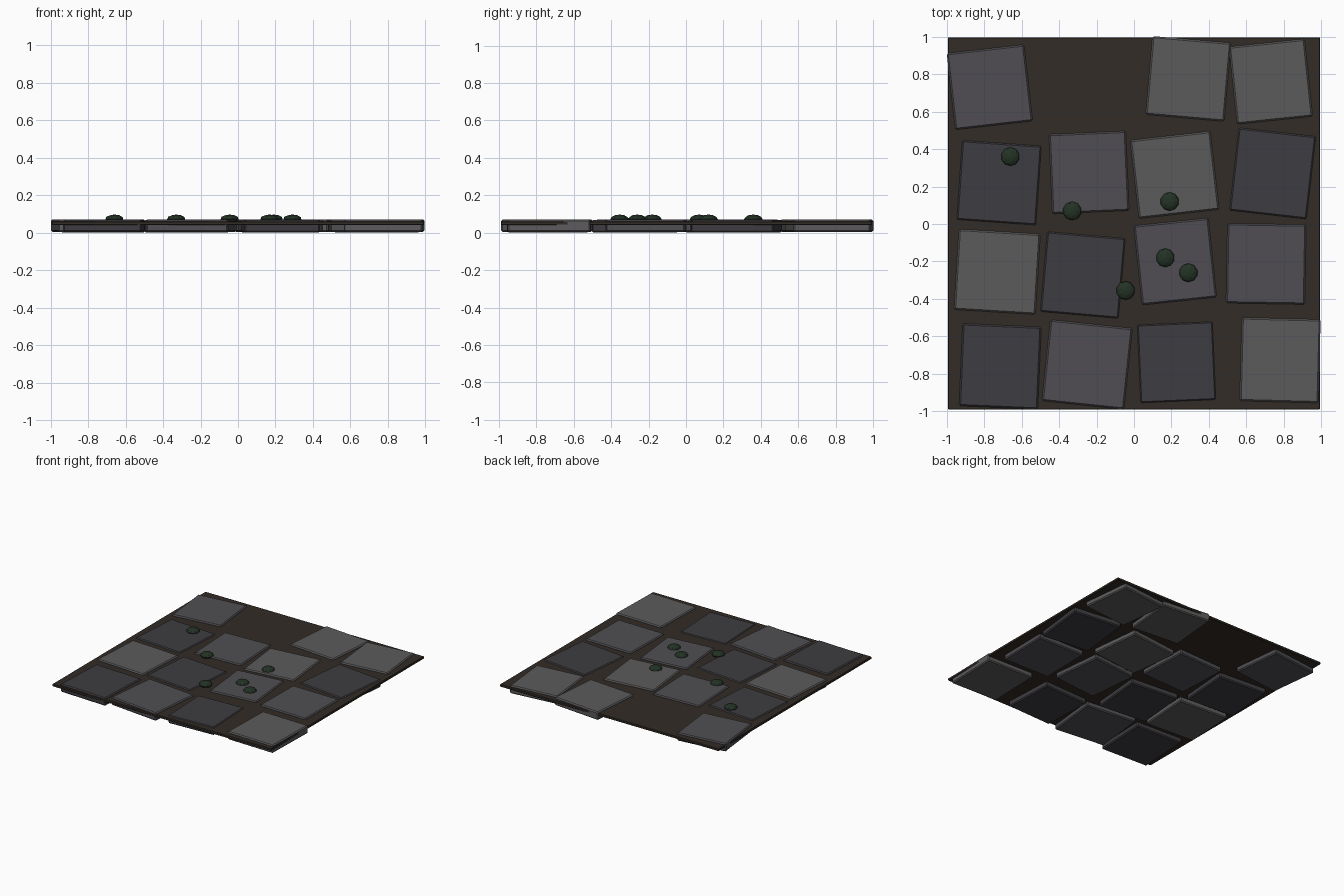
import bpy, bmesh
from math import radians
from mathutils import Matrix

if "Cube" in bpy.data.objects:
    bpy.data.objects.remove(bpy.data.objects["Cube"])


def material(name, rgb):
    m = bpy.data.materials.new(name)
    m.diffuse_color = (*rgb, 1)
    m.use_nodes = True
    m.node_tree.nodes["Principled BSDF"].inputs["Base Color"].default_value = m.diffuse_color
    return m


def finish(bm, name, mat):
    me = bpy.data.meshes.new(name)
    bm.to_mesh(me)
    bm.free()
    me.materials.append(mat)
    ob = bpy.data.objects.new(name, me)
    bpy.context.collection.objects.link(ob)
    return ob


def slab(name, loc, size, rot, bevel, mat):
    bm = bmesh.new()
    bmesh.ops.create_cube(bm, size=1, matrix=Matrix.Diagonal((*size, 1)))
    bmesh.ops.bevel(bm, geom=bm.edges[:], offset=bevel, segments=1,
                    affect='EDGES', profile=0.5)
    ob = finish(bm, name, mat)
    ob.location = loc
    ob.rotation_euler.z = radians(rot)


earth = material("earth", (0.032, 0.025, 0.019))
moss = material("moss", (0.017, 0.032, 0.018))
stone = {"d": material("stone_dark", (0.048, 0.045, 0.052)),
         "m": material("stone_mid", (0.080, 0.076, 0.085)),
         "l": material("stone_light", (0.108, 0.104, 0.108))}

# Thin bed of earth running through the paving
slab("earth_bed", (0, 0.003, 0.051), (1.985, 1.985, 0.02), 0, 0.003, earth)

# Paving stones: centre x, y, width, depth, turn, shade, drop
stones = [
    (-0.77, 0.73, .415, .41, 6.5, "m", 0), (0.29, 0.775, .42, .42, -5, "l", 0),
    (0.73, 0.76, .405, .415, 6, "l", 0), (-0.72, 0.22, .425, .425, -4, "d", .003),
    (-0.24, 0.275, .41, .425, 2.5, "m", 0), (0.217, 0.262, .43, .42, 6.5, "l", 0),
    (0.74, 0.27, .415, .445, -6.5, "d", .003), (-0.73, -0.255, .435, .43, -3.5, "l", 0),
    (-0.273, -0.272, .42, .43, -5, "d", .003), (0.22, -0.2, .4, .425, 6, "m", 0),
    (0.705, -0.213, .42, .425, -1, "m", 0), (-0.714, -0.76, .42, .44, -2.5, "d", 0),
    (-0.25, -0.75, .44, .435, -6, "m", 0), (0.227, -0.738, .405, .42, 2.5, "d", .004),
    (0.78, -0.727, .42, .445, -1.5, "l", 0),
]
for i, (x, y, w, d, rot, shade, drop) in enumerate(stones):
    slab(f"paving_stone_{i + 1}", (x, y, 0.038 - drop), (w, d, 0.066), rot,
         0.008, stone[shade])

# Flattened tufts of moss
tufts = [(-0.66, 0.36), (-0.33, 0.07), (0.19, 0.12),
         (0.167, -0.18), (0.29, -0.26), (-0.045, -0.355)]
for i, (x, y) in enumerate(tufts):
    bm = bmesh.new()
    bmesh.ops.create_icosphere(bm, subdivisions=1, radius=0.05)
    ob = finish(bm, f"moss_tuft_{i + 1}", moss)
    if len(ob.data.polygons) < 80:
        ob.data.clear_geometry()
        bm = bmesh.new()
        bmesh.ops.create_icosphere(bm, subdivisions=2, radius=0.05)
        bm.to_mesh(ob.data)
        bm.free()
    ob.location = (x, y, 0.072)
    ob.scale.z = 0.5
